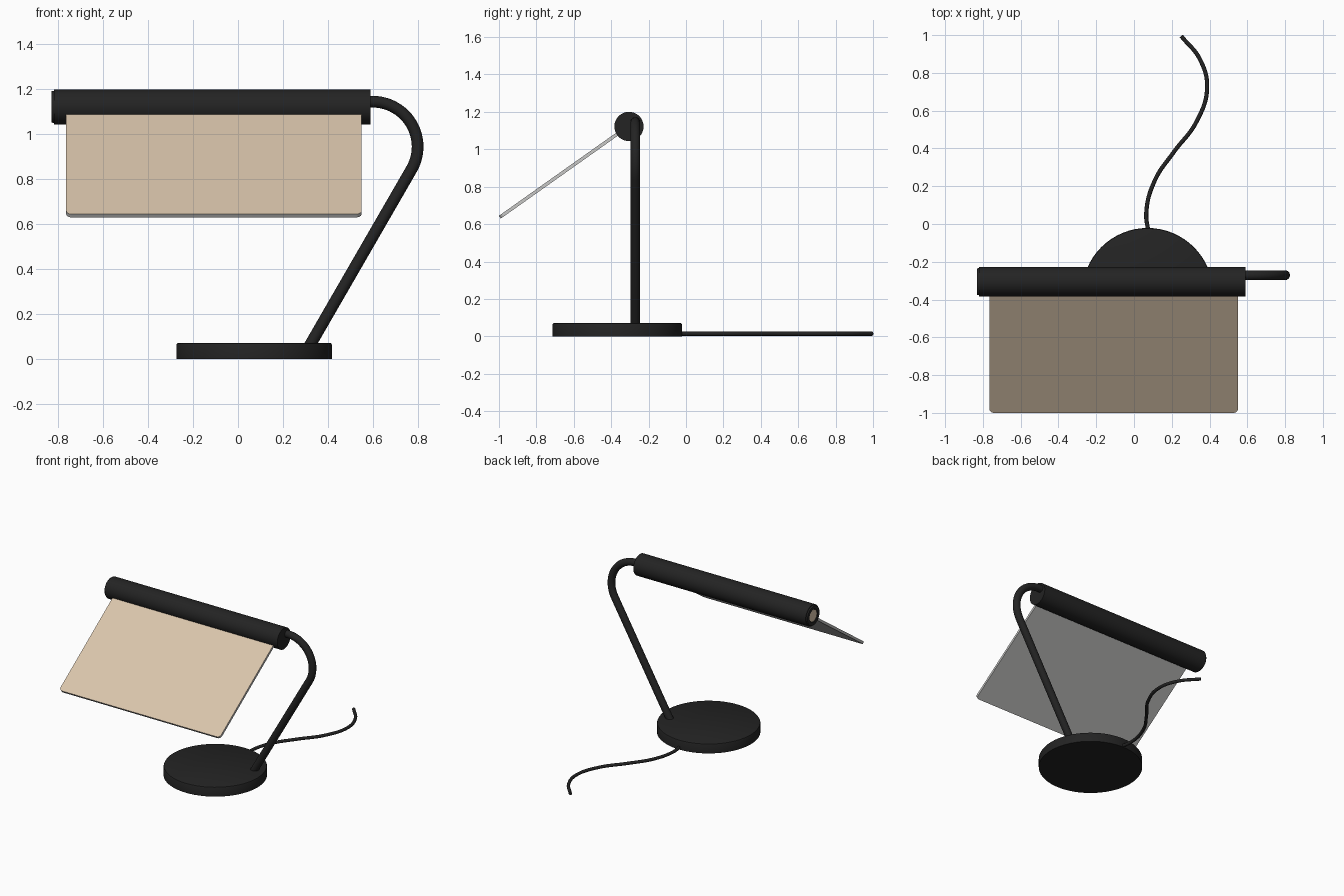
import bpy
import bmesh
import math
from mathutils import Matrix, Vector

cube = bpy.data.objects.get("Cube")
if cube:
    bpy.data.objects.remove(cube)


def material(name, rgb):
    m = bpy.data.materials.new(name)
    m.use_nodes = True
    m.diffuse_color = (*rgb, 1)
    m.node_tree.nodes["Principled BSDF"].inputs["Base Color"].default_value = (*rgb, 1)
    return m


black = material("matte black", (0.017, 0.017, 0.017))
beige = material("warm beige", (0.70, 0.56, 0.41))
grey = material("pale grey", (0.58, 0.58, 0.57))


def finish(name, bm, mats, smooth=True):
    bmesh.ops.recalc_face_normals(bm, faces=bm.faces)
    me = bpy.data.meshes.new(name)
    bm.to_mesh(me)
    bm.free()
    for m in mats:
        me.materials.append(m)
    ob = bpy.data.objects.new(name, me)
    bpy.context.collection.objects.link(ob)
    if smooth:
        bpy.ops.object.select_all(action="DESELECT")
        ob.select_set(True)
        bpy.context.view_layer.objects.active = ob
        bpy.ops.object.shade_smooth_by_angle(angle=math.radians(35))
    return ob


def lathe(name, profile, mats, matrix, sides=64):
    """Spin (radius, height) points around z, then place the result."""
    bm = bmesh.new()
    verts = [bm.verts.new((r, 0, h)) for r, h in profile]
    edges = [bm.edges.new(pair) for pair in zip(verts, verts[1:])]
    bmesh.ops.spin(bm, geom=verts + edges, cent=(0, 0, 0), axis=(0, 0, 1),
                   angle=math.tau, steps=sides, use_duplicate=False)
    bmesh.ops.remove_doubles(bm, verts=bm.verts, dist=0.0001)
    bmesh.ops.transform(bm, matrix=matrix, verts=bm.verts)
    return finish(name, bm, mats)


def tube_path(name, points, radius, kind):
    """Round rod or cable along a path, turned into a mesh."""
    cu = bpy.data.curves.new(name, "CURVE")
    cu.dimensions = "3D"
    cu.bevel_depth = radius
    cu.bevel_resolution = 6
    cu.resolution_u = 12
    cu.use_fill_caps = True
    sp = cu.splines.new(kind)
    if kind == "BEZIER":
        sp.bezier_points.add(len(points) - 1)
        for bp, p in zip(sp.bezier_points, points):
            bp.co = p
            bp.handle_left_type = bp.handle_right_type = "AUTO"
    else:
        sp.points.add(len(points) - 1)
        for sp_point, p in zip(sp.points, points):
            sp_point.co = (*p, 1)
    cu.materials.append(black)
    ob = bpy.data.objects.new(name, cu)
    bpy.context.collection.objects.link(ob)
    bpy.ops.object.select_all(action="DESELECT")
    ob.select_set(True)
    bpy.context.view_layer.objects.active = ob
    bpy.ops.object.convert(target="MESH")
    bpy.ops.object.shade_smooth_by_angle(angle=math.radians(35))


# Round base with a softened top edge
lathe("base", [(0, 0), (0.347, 0), (0.347, 0.062), (0.344, 0.068), (0.338, 0.071), (0, 0.071)],
      [black], Matrix.Translation((0.072, -0.368, 0)))

# Horizontal lamp housing, with a recessed end on the right
along_x = Matrix.Rotation(math.radians(90), 4, "Y")
housing_place = Matrix.Translation((0, -0.305, 1.122)) @ along_x
lathe("lamp_housing", [(0, -0.815), (0.046, -0.815), (0.046, -0.83), (0.07, -0.83),
                       (0.072, -0.82), (0.078, -0.82), (0.078, 0.59), (0, 0.59)],
      [black], housing_place)

# Beige button set in the housing end
lathe("end_button", [(0, -0.814), (0.043, -0.814), (0.043, -0.827), (0, -0.827)],
      [beige], housing_place)

# Bent arm: straight stem, then an arc into the housing
bend, arm_y, reach = 0.2, -0.271, 0.91
arc = [Vector((0.6 + bend * math.cos(a), arm_y, 0.945 + bend * math.sin(a)))
       for a in (math.radians(-30 + 5 * i) for i in range(25))]
foot = arc[0] - Vector((math.cos(math.radians(60)), 0, math.sin(math.radians(60)))) * reach
tube_path("arm", [foot] + arc + [Vector((0.57, arm_y, 1.145))], 0.026, "POLY")

# Power cable lying on the table
cable = [(0.08, -0.06), (0.065, 0.06), (0.11, 0.23), (0.21, 0.38), (0.33, 0.54),
         (0.387, 0.72), (0.35, 0.87), (0.25, 0.995)]
tube_path("power_cable", [(x, y, 0.014) for x, y in cable], 0.011, "BEZIER")

# Sloping shade panel with rounded lower corners, beige on its upper face
left, right, length, thick, corner = 0.55, -0.765, 0.815, 0.018, 0.025
outline = [(right, 0), (left, 0)]
for cx, start in ((left - corner, 0), (right + corner, 90)):
    for i in range(7):
        a = math.radians(start + 15 * i)
        outline.append((cx + corner * math.cos(a), -(length - corner) - corner * math.sin(a)))
bm = bmesh.new()
face = bm.faces.new([bm.verts.new((x, y, -thick / 2)) for x, y in outline])
top = bmesh.ops.extrude_face_region(bm, geom=[face])["geom"]
bmesh.ops.translate(bm, vec=(0, 0, thick),
                    verts=[g for g in top if isinstance(g, bmesh.types.BMVert)])
bmesh.ops.recalc_face_normals(bm, faces=bm.faces)
for f in bm.faces:
    f.material_index = 1 if f.normal.z > 0.9 else 0
slope = Matrix.Translation((0, -0.33, 1.108)) @ Matrix.Rotation(math.radians(35.3), 4, "X")
bmesh.ops.transform(bm, matrix=slope, verts=bm.verts)
finish("shade_panel", bm, [grey, beige])
